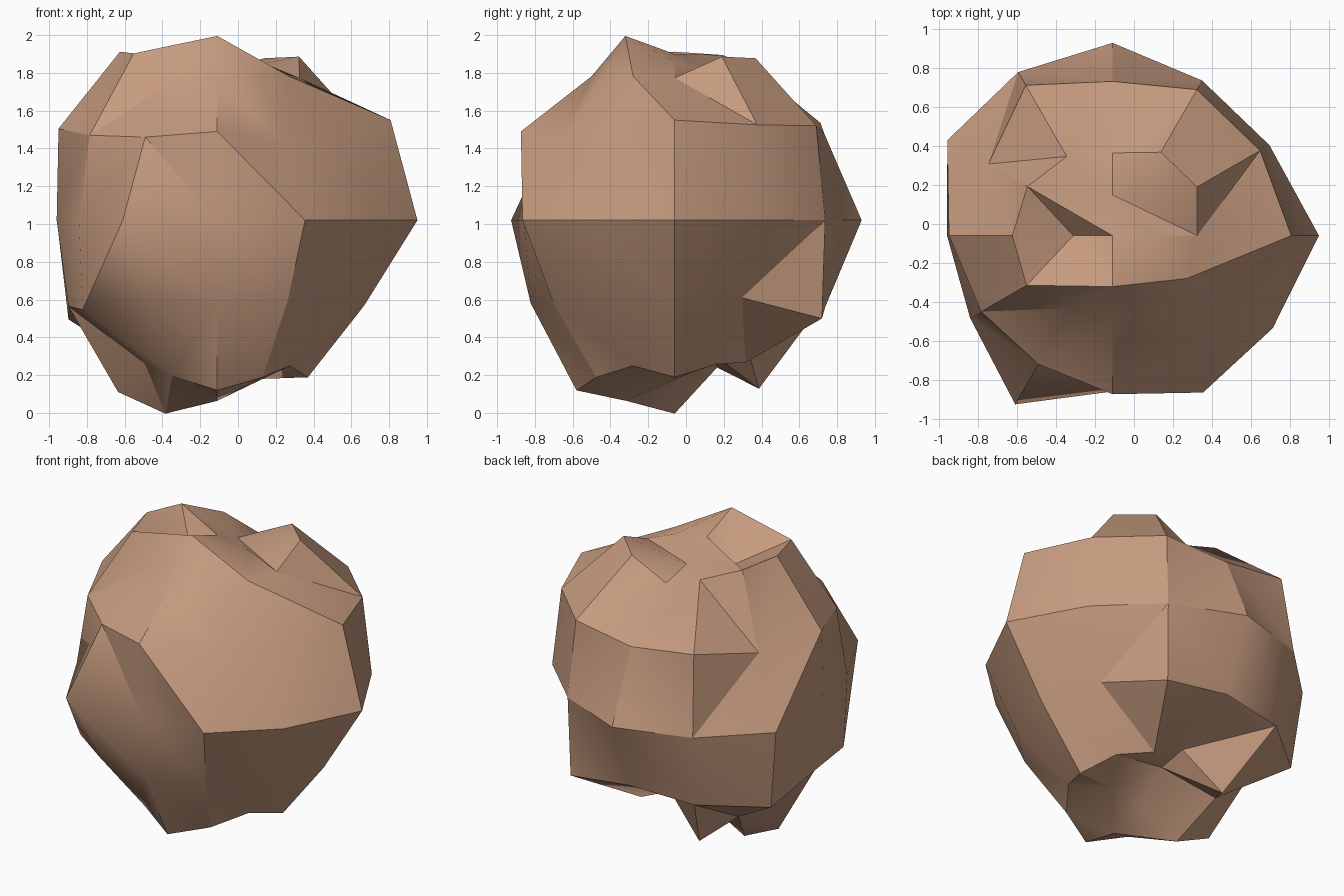
import bpy, bmesh, math
from mathutils import Vector

if "Cube" in bpy.data.objects:
    bpy.data.objects.remove(bpy.data.objects["Cube"])

# Rock: a 12-sided globe whose points are pushed in and out along their own direction
CENTRE = Vector((-0.11, -0.06, 1.02))
RINGS = {  # latitude: radius every 30 degrees, counter-clockwise from +x
    60: (.87, 1.0, .99, .85, .94, 1.01, 1.03, 1.02, .86, .88, .88, .88),
    30: (1.06, 1.01, 1.0, .915, 1.03, .85, .97, .90, .88, .94, .81, .83),
    0: (1.06, .93, .92, .99, .97, .98, .85, .845, 1.0, .80, .93, .95),
    -30: (.90, .82, 1.04, .92, .99, 1.05, .91, .95, .89, .88, .86, .88),
    -60: (.96, .88, .87, .76, 1.03, .90, 1.05, .88, .95, 1.04, .96, .89),
}
# Split directions of cells (upper latitude, column) that do not follow the shorter diagonal
FALLING = {(60, 11), (60, 6), (30, 9), (30, 8), (0, 3), (0, 4), (0, 8), (-30, 7)}
RISING = {(30, 4), (30, 5), (30, 6), (0, 1), (0, 7)}


def point(lat, lon, r):
    a, b = math.radians(lat), math.radians(lon)
    return CENTRE + r * Vector((math.cos(a) * math.cos(b), math.cos(a) * math.sin(b), math.sin(a)))


bm = bmesh.new()
lats = list(RINGS)
rows = [[bm.verts.new(point(lat, 30 * i, r)) for i, r in enumerate(RINGS[lat])] for lat in lats]

# Facets: each cell is split along one diagonal
for lat, up, low in zip(lats, rows, rows[1:]):
    for i in range(12):
        j = (i + 1) % 12
        a, b, c, d = low[i], low[j], up[j], up[i]
        falling = (d.co - b.co).length <= (a.co - c.co).length
        falling = (falling or (lat, i) in FALLING) and (lat, i) not in RISING
        if falling:
            bm.faces.new((a, b, d))
            bm.faces.new((b, c, d))
        else:
            bm.faces.new((a, b, c))
            bm.faces.new((a, c, d))


def cap(ring, side, radii, pole_r, owners, to_pole):
    """Close an end with four inner corners and a pole; owners = corner each rim edge fans to."""
    pole = bm.verts.new(point(90 * side, 0, pole_r))
    corner = [bm.verts.new(point(75 * side, 90 * k, r)) for k, r in enumerate(radii)]
    for i in range(12):
        j = (i + 1) % 12
        p, q = owners[i], owners[j]
        tris = [(ring[i], ring[j], corner[p])]
        if p != q:
            if j in to_pole:
                tris += [(corner[p], ring[j], pole), (ring[j], corner[q], pole)]
            else:
                tris += [(corner[p], ring[j], corner[q]), (corner[p], corner[q], pole)]
        for t in tris:
            bm.faces.new(t if side > 0 else t[::-1])


# Top and bottom ends
cap(rows[0], 1, (.87, .81, .78, 1.01), .88, (1, 1, 1, 1, 1, 2, 2, 3, 3, 3, 3, 0), {5})
cap(rows[-1], -1, (.87, .72, 1.06, .99), .87, (0, 1, 1, 1, 1, 2, 2, 2, 3, 3, 3, 0), set())
bmesh.ops.recalc_face_normals(bm, faces=bm.faces[:])

mesh = bpy.data.meshes.new("rock")
bm.to_mesh(mesh)
bm.free()
rock = bpy.data.objects.new("rock", mesh)
bpy.context.collection.objects.link(rock)

# Single clay-brown colour
mat = bpy.data.materials.new("clay brown")
mat.diffuse_color = (0.56, 0.325, 0.21, 1)
mat.use_nodes = True
mat.node_tree.nodes["Principled BSDF"].inputs["Base Color"].default_value = mat.diffuse_color
mesh.materials.append(mat)

# Soft facets with hard creases
bpy.context.view_layer.objects.active = rock
rock.select_set(True)
bpy.ops.object.shade_smooth_by_angle(angle=math.radians(30))
